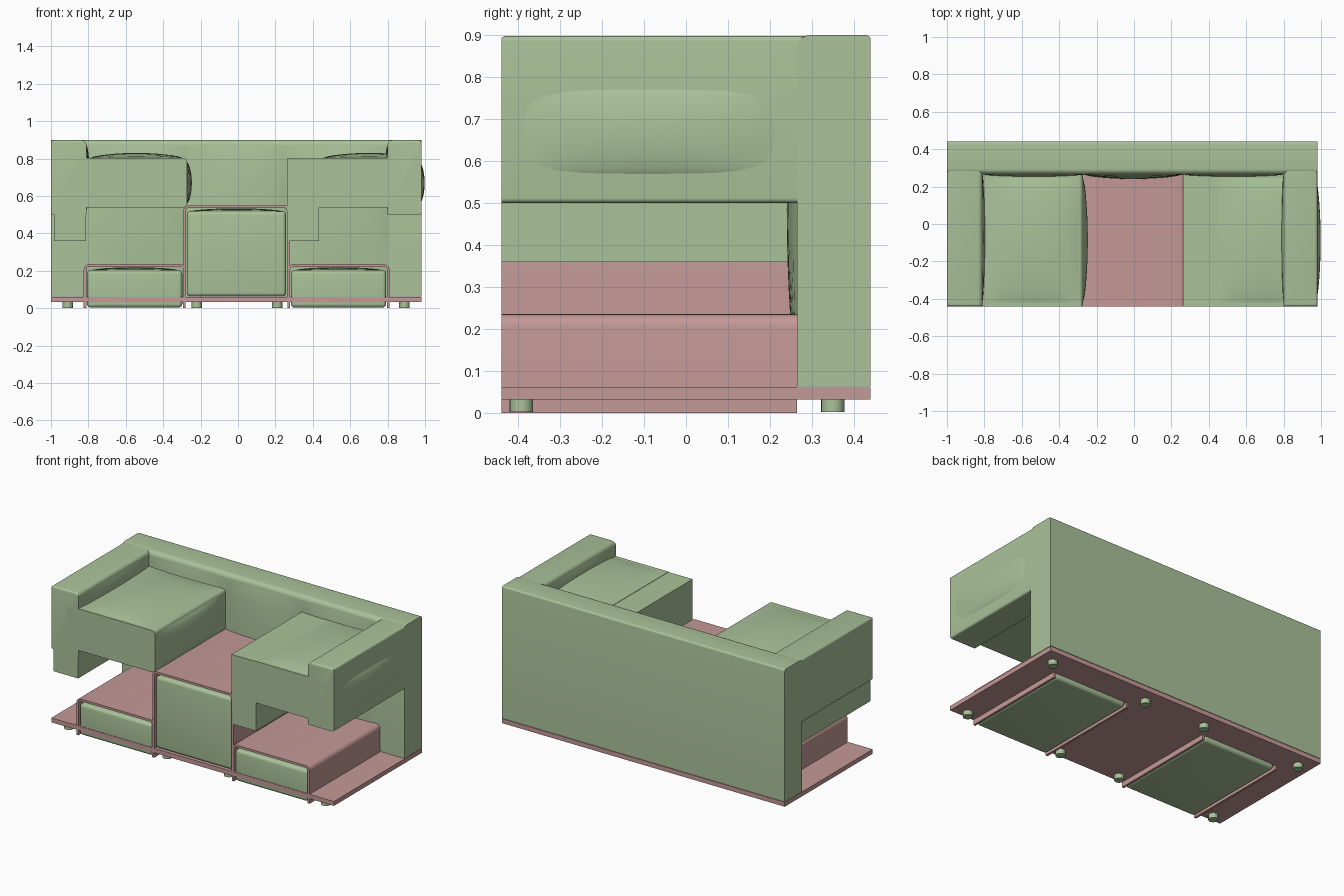
import bpy
import bmesh
import math
from mathutils import Vector

cube = bpy.data.objects.get("Cube")
if cube:
    bpy.data.objects.remove(cube, do_unlink=True)


def material(name, rgb):
    mat = bpy.data.materials.new(name)
    mat.use_nodes = True
    mat.diffuse_color = (*rgb, 1)
    mat.node_tree.nodes["Principled BSDF"].inputs["Base Color"].default_value = (*rgb, 1)
    return mat


GREEN = material("sage_green", (0.40, 0.54, 0.32))
PINK = material("dusty_pink", (0.55, 0.32, 0.31))

FRONT, INNER, BACK = -0.44, 0.265, 0.44
LEFT, RIGHT = 0.98, -1.0


def finish(name, bm, mat):
    mesh = bpy.data.meshes.new(name)
    bm.to_mesh(mesh)
    bm.free()
    obj = bpy.data.objects.new(name, mesh)
    bpy.context.collection.objects.link(obj)
    mesh.materials.append(mat)
    bpy.ops.object.select_all(action="DESELECT")
    obj.select_set(True)
    bpy.context.view_layer.objects.active = obj
    bpy.ops.object.shade_smooth_by_angle(angle=math.radians(35))
    return obj


def dome(bm, lo, hi, axis, sign, height, n=16):
    """Soft bulge laid over one face of a box."""
    a, b = [i for i in range(3) if i != axis]
    rows = []
    for i in range(n + 1):
        row = []
        for j in range(n + 1):
            u, v = i / n, j / n
            p = Vector(lo)
            p[a] += u * (hi[a] - lo[a])
            p[b] += v * (hi[b] - lo[b])
            swell = (math.sin(math.pi * u) * math.sin(math.pi * v)) ** 0.6 if 0 < i < n and 0 < j < n else 0
            p[axis] = (hi if sign > 0 else lo)[axis] + sign * height * swell
            row.append(bm.verts.new(p))
        rows.append(row)
    flip = (sign > 0) == (axis == 1)
    for i in range(n):
        for j in range(n):
            quad = [rows[i][j], rows[i + 1][j], rows[i + 1][j + 1], rows[i][j + 1]]
            bm.faces.new(quad[::-1] if flip else quad)


def box(name, x, y, z, mat, rounds=(), domes=()):
    """Box with chosen edges rounded, and bulges on chosen faces.
    rounds: (radius, edge test on direction-signed midpoint)
    domes: (axis, sign, height, margin)"""
    lo, hi = Vector((x[0], y[0], z[0])), Vector((x[1], y[1], z[1]))
    mid, half = (lo + hi) / 2, (hi - lo) / 2
    bm = bmesh.new()
    bmesh.ops.create_cube(bm, size=2)
    for v in bm.verts:
        v.co = Vector([mid[i] + v.co[i] * half[i] for i in range(3)])
    for radius, test in rounds:
        edges = []
        for e in bm.edges:
            m = (e.verts[0].co + e.verts[1].co) / 2 - mid
            side = [round(m[i] / half[i]) if abs(m[i]) > 0.95 * half[i] else 0 for i in range(3)]
            if sum(map(abs, side)) == 2 and test(*side):
                edges.append(e)
        bmesh.ops.bevel(bm, geom=edges, offset=radius, segments=5, profile=0.5, affect="EDGES")
    for axis, sign, height, margin in domes:
        inset = Vector([0 if i == axis else margin for i in range(3)])
        dome(bm, lo + inset, hi - inset, axis, sign, height)
    return finish(name, bm, mat)


def shell(name, x, z, wall=0.014, radius=0.03):
    """Inverted U-shaped cover running front to back."""
    def arch(inset):
        r = radius - inset
        pts = [(x[0] + inset, z[0])]
        for cx, start in ((x[0] + radius, 180), (x[1] - radius, 90)):
            for k in range(7):
                t = math.radians(start - 15 * k)
                pts.append((cx + r * math.cos(t), z[1] - radius + r * math.sin(t)))
        return pts + [(x[1] - inset, z[0])]

    bm = bmesh.new()
    loops = [[bm.verts.new((px, py, pz)) for px, pz in arch(i)]
             for i, py in ((0, FRONT), (0, INNER), (wall, INNER), (wall, FRONT))]
    count = len(loops[0])
    for k in range(4):
        p, q = loops[k], loops[(k + 1) % 4]
        for i in range(count - 1):
            bm.faces.new((p[i], p[i + 1], q[i + 1], q[i]))
    for i in (0, count - 1):
        bm.faces.new([loop[i] for loop in loops])
    bmesh.ops.recalc_face_normals(bm, faces=bm.faces)
    return finish(name, bm, PINK)


def any_edge(sx, sy, sz):
    return True


# Base plate and feet
box("base_plate", (RIGHT, LEFT), (FRONT, BACK), (0.032, 0.06), PINK)
for i, fx in enumerate((-0.91, -0.22, 0.21, 0.89)):
    for label, fy in (("front", -0.392), ("back", 0.35)):
        bm = bmesh.new()
        bmesh.ops.create_cone(bm, cap_ends=True, segments=24, radius1=0.028, radius2=0.028, depth=0.03)
        bmesh.ops.translate(bm, verts=bm.verts, vec=(fx, fy, 0.017))
        finish(f"{label}_foot_{i + 1}", bm, GREEN)

# Backrest with three padded sections
box("backrest", (RIGHT, LEFT), (INNER, BACK), (0.063, 0.9), GREEN,
    rounds=[(0.03, lambda sx, sy, sz: sy < 0 and sz > 0),
            (0.012, lambda sx, sy, sz: sy > 0 and sz > 0)])
for side, x in (("right", (-0.81, -0.27)), ("middle", (-0.27, 0.26)), ("left", (0.26, 0.8))):
    bm = bmesh.new()
    dome(bm, (x[0], INNER, 0.1), (x[1], INNER, 0.87), 1, -1, 0.025)
    finish(f"{side}_back_padding", bm, GREEN)

# Arms, padded on their inner faces
for side, x, inner in (("right", (RIGHT, -0.81), 1), ("left", (0.8, LEFT), -1)):
    box(f"{side}_arm", x, (FRONT, INNER + 0.03), (0.5, 0.898), GREEN,
        rounds=[(0.025, lambda sx, sy, sz: sy == 0 and sz > 0 and sx == inner),
                (0.012, lambda sx, sy, sz: sy == 0 and sx == -inner),
                (0.012, lambda sx, sy, sz: sy < 0 and sz > 0)],
        domes=[(0, inner, 0.018, 0.025)])

# Hanging blocks and upper cushions, the same unit placed twice
for side, shift in (("right", 0), ("left", 1.245)):
    box(f"{side}_hanging_block", (-0.983 + shift, -0.812 + shift), (FRONT, INNER), (0.36, 0.8), GREEN)
    box(f"{side}_upper_cushion", (-0.815 + shift, -0.273 + shift), (FRONT, INNER), (0.538, 0.802), GREEN,
        rounds=[(0.022, lambda sx, sy, sz: sy == 0 and sx > 0)],
        domes=[(2, 1, 0.028, 0.02), (0, 1, 0.026, 0.02)])

# Seat boxes: pink covers around padded green cores
for side, x, z in (("right", (-0.825, -0.28), (0.0, 0.235)),
                   ("middle", (-0.292, 0.275), (0.06, 0.55)),
                   ("left", (0.265, 0.81), (0.0, 0.235))):
    shell(f"{side}_seat_cover", x, z)
    box(f"{side}_seat_core", (x[0] + 0.018, x[1] - 0.018), (FRONT + 0.003, INNER - 0.003),
        (z[0] + 0.003, z[1] - 0.032), GREEN,
        rounds=[(0.02, any_edge)], domes=[(2, 1, 0.016, 0.02)])
